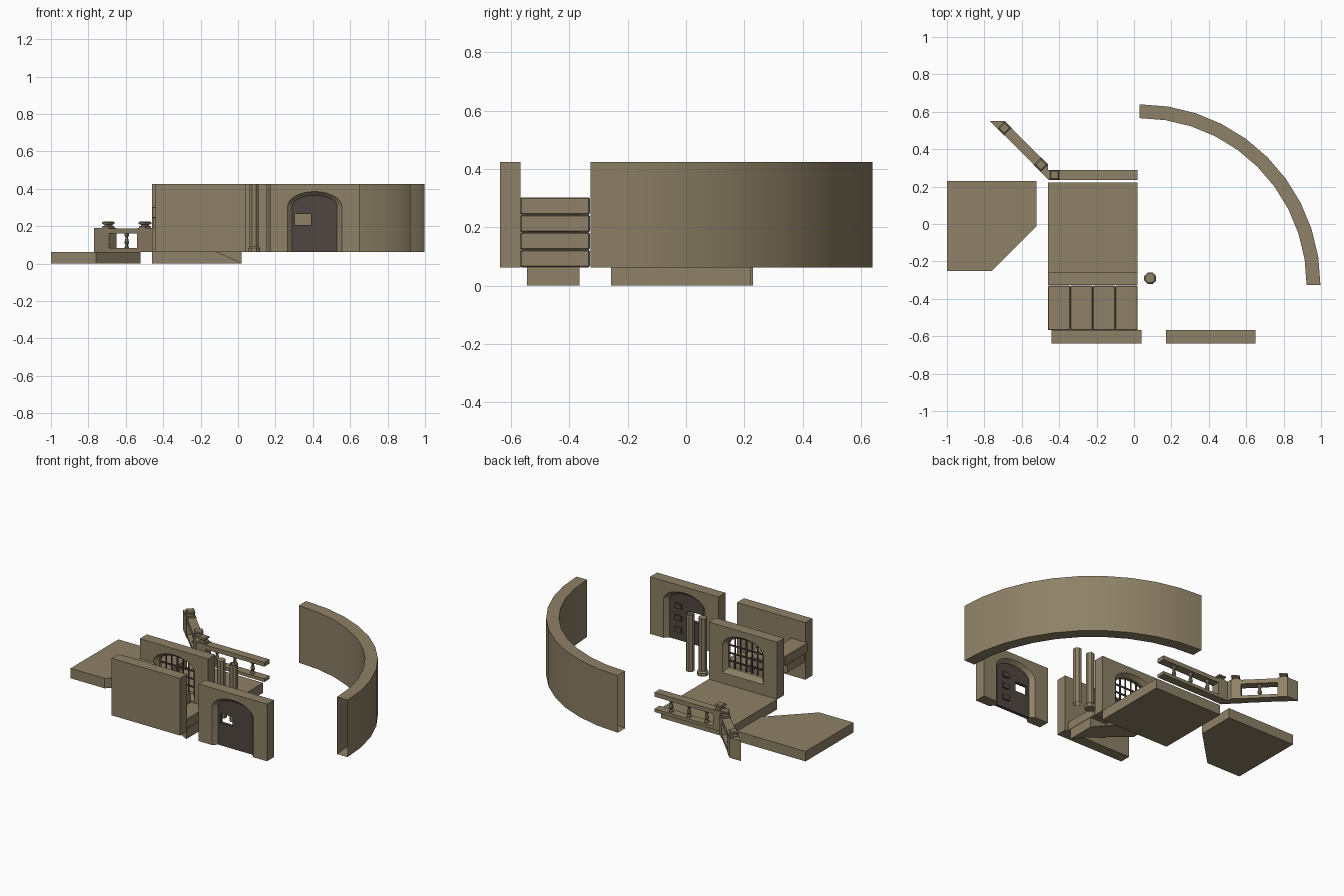
import bpy, bmesh, math
from mathutils import Matrix

if "Cube" in bpy.data.objects:
    bpy.data.objects.remove(bpy.data.objects["Cube"])


def material(name, rgb):
    m = bpy.data.materials.new(name)
    m.diffuse_color = (*rgb, 1)
    m.use_nodes = True
    m.node_tree.nodes["Principled BSDF"].inputs["Base Color"].default_value = m.diffuse_color
    return m


STONE = material("tan stone", (0.27, 0.22, 0.135))
DARK = material("dark wood and iron", (0.08, 0.061, 0.055))


def finish(bm, name, mat, normals=True):
    bmesh.ops.remove_doubles(bm, verts=bm.verts, dist=1e-5)
    if normals:
        bmesh.ops.recalc_face_normals(bm, faces=bm.faces)
    me = bpy.data.meshes.new(name)
    bm.to_mesh(me)
    bm.free()
    me.materials.append(mat)
    ob = bpy.data.objects.new(name, me)
    bpy.context.collection.objects.link(ob)
    return ob


def prism(name, pts, lo, hi, mat=STONE, axis='z'):
    """Extrude a polygon along z (xy points) or along y (xz points)."""
    bm = bmesh.new()
    at = (lambda p, h: (p[0], p[1], h)) if axis == 'z' else (lambda p, h: (p[0], h, p[1]))
    a = [bm.verts.new(at(p, lo)) for p in pts]
    b = [bm.verts.new(at(p, hi)) for p in pts]
    bm.faces.new(a)
    bm.faces.new(b)
    for i in range(len(pts)):
        j = (i + 1) % len(pts)
        bm.faces.new((a[i], a[j], b[j], b[i]))
    return finish(bm, name, mat)


def box(name, x0, x1, y0, y1, z0, z1, mat=STONE):
    return prism(name, [(x0, y0), (x1, y0), (x1, y1), (x0, y1)], z0, z1, mat)


def lathe(name, x, y, profile, sides=8, turn=math.pi / 8, mat=STONE, caps=True):
    bm = bmesh.new()
    rings = []
    for r, z in profile:
        rings.append([bm.verts.new((x + r * math.cos(turn + 2 * math.pi * i / sides),
                                    y + r * math.sin(turn + 2 * math.pi * i / sides), z))
                      for i in range(sides)])
    for p, q in zip(rings, rings[1:]):
        for i in range(sides):
            j = (i + 1) % sides
            bm.faces.new((p[i], p[j], q[j], q[i]))
    if caps:
        bm.faces.new(rings[0][::-1])
        bm.faces.new(rings[-1])
    return finish(bm, name, mat)


def smooth(ob):
    bpy.ops.object.select_all(action='DESELECT')
    ob.select_set(True)
    bpy.context.view_layer.objects.active = ob
    bpy.ops.object.shade_smooth_by_angle(angle=math.radians(35))


Z0, Z1 = 0.063, 0.425


def half_arch(w, spring, rise, zb, closed, n=8):
    pts = [(w * math.sin(i / n * math.pi / 2), spring + rise * math.cos(i / n * math.pi / 2))
           for i in range(n + 1)]
    pts.append((w, zb))
    if closed:
        pts.append((0, zb))
    return pts


def arched_wall(name, cx, y0, y1, sill=None):
    """Wall with an arched opening whose edges slope inward on both sides."""
    win = sill is not None
    d, hw = 0.024, 0.24
    outer = half_arch(0.145, 0.305, 0.08, sill - 0.03 if win else Z0, win)
    inner = half_arch(0.12, 0.305, 0.06, sill if win else Z0, win)
    rim = [(0, Z1), (hw, Z1), (hw, Z0)] + ([(0, Z0)] if win else [])
    bm = bmesh.new()
    for s in (1, -1):
        def face(pts):
            bm.faces.new([bm.verts.new((cx + s * x, y, z)) for x, y, z in pts])
        for y in (y0, y1):
            face([(x, y, z) for x, z in rim + outer[::-1]])
        for a, b in zip(rim, rim[1:]):
            if a[1] != Z0 or b[1] != Z0:
                face([(a[0], y0, a[1]), (b[0], y0, b[1]), (b[0], y1, b[1]), (a[0], y1, a[1])])
        steps = [(outer, y0), (inner, y0 + d), (inner, y1 - d), (outer, y1)]
        for (p, ya), (q, yb) in zip(steps, steps[1:]):
            for i in range(len(p) - 1):
                face([(p[i][0], ya, p[i][1]), (p[i + 1][0], ya, p[i + 1][1]),
                      (q[i + 1][0], yb, q[i + 1][1]), (q[i][0], yb, q[i][1])])
        if win:
            face([(0, y0, Z0), (hw, y0, Z0), (hw, y1, Z0), (0, y1, Z0)])
        else:
            face([(hw, y0, Z0), (0.145, y0, Z0), (0.12, y0 + d, Z0),
                  (0.12, y1 - d, Z0), (0.145, y1, Z0), (hw, y1, Z0)])
    smooth(finish(bm, name, STONE))


# floor slabs
prism("corner_floor", [(-1, -0.25), (-0.76, -0.25), (-0.52, -0.01), (-0.52, 0.23), (-1, 0.23)], 0, 0.063)
box("square_floor", -0.46, 0.02, -0.257, 0.223, 0, 0.063)

# straight walls
box("plain_wall", -0.44, 0.04, -0.638, -0.568, Z0, Z1)
arched_wall("door_wall", 0.41, -0.638, -0.568)
arched_wall("window_wall", -0.22, -0.327, -0.257, sill=0.16)

# door: arched leaf with a square hatch hole, made as two concave halves
dx, hx0, hx1, hz0, hz1 = 0.41, 0.305, 0.39, 0.205, 0.265
right = [(dx + x, z) for x, z in half_arch(0.12, 0.305, 0.06, Z0, True)]
left = [(2 * dx - x, z) for x, z in right]
mx = (hx0 + hx1) / 2
prism("door_right_leaf", right, -0.613, -0.593, DARK, 'y')
arch_in = [p for p in left if p[1] > 0.3]
prism("door_left_top", arch_in + [(0.29, hz1), (dx, hz1)], -0.613, -0.593, DARK, 'y')
box("door_left_bottom", 0.29, dx, -0.613, -0.593, Z0, hz0, DARK)
box("door_hatch_side_outer", 0.29, hx0, -0.613, -0.593, hz0, hz1, DARK)
box("door_hatch_side_inner", hx1, dx, -0.613, -0.593, hz0, hz1, DARK)
for z in (0.13, 0.205, 0.28):
    box("door_bolt", 0.445, 0.49, -0.593, -0.583, z - 0.016, z + 0.016, DARK)

# window grille
for i in range(-2, 3):
    x = i * 0.04
    top = 0.305 + 0.06 * math.sqrt(1 - (x / 0.12) ** 2)
    lathe("window_bar_upright", -0.22 + x, -0.292, [(0.005, 0.16), (0.005, top)], 6, 0, DARK)
for z in (0.2, 0.25, 0.3):
    box("window_bar_cross", -0.34, -0.10, -0.296, -0.288, z - 0.004, z + 0.004, DARK)

# curved wall, open at both ends
bm = bmesh.new()
N, CX, CY = 10, 0.03, -0.327
rows = []
for i in range(N + 1):
    a = math.pi / 2 * i / N
    rows.append([bm.verts.new((CX + r * math.cos(a), CY + r * math.sin(a), z))
                 for r, z in ((0.967, Z0), (0.967, Z1), (0.893, Z1), (0.893, Z0))])
for p, q in zip(rows, rows[1:]):
    for k in range(4):
        m = (k + 1) % 4
        bm.faces.new((p[k], q[k], q[m], p[m]))
smooth(finish(bm, "curved_wall", STONE, normals=False))

# stairs rising toward -x on a sloped support
for k in range(4):
    x1 = 0.02 - 0.12 * k
    z = 0.063 + 0.06 * k
    t = box("stair_tread", x1 - 0.12, x1, -0.568, -0.33, z, z + 0.06)
    b = t.modifiers.new("soft edge", 'BEVEL')
    b.width = 0.004
    b.segments = 1
prism("stair_support", [(0.02, 0), (0.02, 0.064), (-0.1, 0.064), (-0.1, 0.124), (-0.22, 0.124),
                        (-0.22, 0.184), (-0.34, 0.184), (-0.34, 0.244), (-0.455, 0.244),
                        (-0.455, 0.19), (-0.12, 0.063)], -0.545, -0.365, STONE, 'y')

# columns
lathe("column_with_base", 0.086, -0.29,
      [(0.034, Z0), (0.034, 0.083), (0.026, 0.092), (0.026, Z1)])
lathe("plain_column", 0.177, -0.295, [(0.026, Z0), (0.026, Z1)], caps=False)


# railings
def baluster(x, y):
    lathe("railing_baluster", x, y, [(0.014, 0.08), (0.014, 0.09), (0.007, 0.096), (0.014, 0.112),
                                     (0.007, 0.138), (0.013, 0.15), (0.013, 0.165)])


def post_cap(x, y, turn):
    lathe("railing_post_cap", x, y, [(0.033, 0.185), (0.033, 0.198), (0.022, 0.202), (0.022, 0.208),
                                     (0.034, 0.212), (0.034, 0.22), (0.026, 0.225)], 4, turn)


RAILS = (("railing_bottom", 0.063, 0.083, 0.026), ("railing_top", 0.16, 0.187, 0.026))

# straight railing with its corner post
box("railing_end_block", -0.46, -0.392, 0.234, 0.29, 0.063, 0.19)
post_cap(-0.425, 0.262, math.pi / 4)
for name, z0, z1, w in RAILS:
    box(name, -0.392, 0.02, 0.262 - w, 0.262 + w, z0, z1)
for x in (-0.33, -0.205, -0.08):
    baluster(x, 0.262)


# diagonal railing with mitred end blocks
def across(s, w):
    h = w / math.sqrt(2)
    return [(-0.46 - s - h, 0.28 + s - h), (-0.46 - s + h, 0.28 + s + h)]


prism("diagonal_end_block", [(-0.46, 0.24), (-0.46, 0.32)] + across(0.06, 0.0283)[::-1], 0.063, 0.19)
prism("diagonal_end_block", [(-0.69, 0.55), (-0.77, 0.55)] + across(0.21, 0.0283), 0.063, 0.19)
for name, z0, z1, w in RAILS:
    prism("diagonal_" + name, across(0.06, w) + across(0.21, w)[::-1], z0, z1)
baluster(-0.595, 0.415)
for s in (0.037, 0.233):
    post_cap(-0.46 - s, 0.28 + s, 0)
